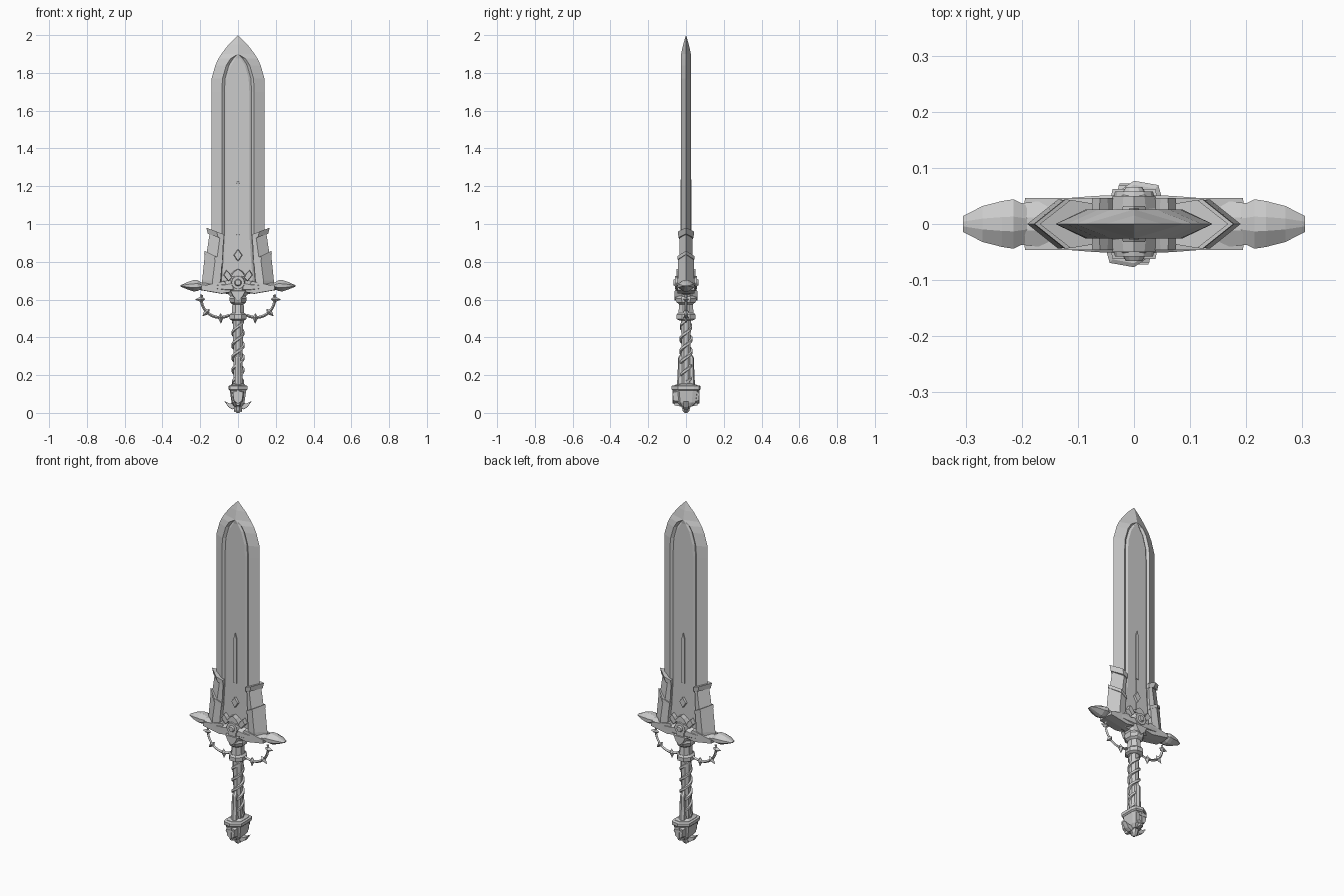
import bpy, bmesh, math
from mathutils import Vector

cube = bpy.data.objects.get("Cube")
if cube:
    bpy.data.objects.remove(cube)

steel = bpy.data.materials.new("grey steel")
steel.use_nodes = True
steel.diffuse_color = (0.6, 0.6, 0.6, 1)
steel.node_tree.nodes["Principled BSDF"].inputs["Base Color"].default_value = (0.6, 0.6, 0.6, 1)


def loft(name, rings, mirror=""):
    """Skin a list of equal-sized closed rings and cap both ends."""
    bm = bmesh.new()
    loops = [[bm.verts.new(p) for p in ring] for ring in rings]
    n = len(loops[0])
    for a, b in zip(loops, loops[1:]):
        for i in range(n):
            j = (i + 1) % n
            bm.faces.new((a[i], a[j], b[j], b[i]))
    bm.faces.new(loops[0][::-1])
    bm.faces.new(loops[-1])
    bmesh.ops.remove_doubles(bm, verts=bm.verts, dist=0.0002)
    bmesh.ops.recalc_face_normals(bm, faces=bm.faces)
    mesh = bpy.data.meshes.new(name)
    bm.to_mesh(mesh)
    bm.free()
    mesh.materials.append(steel)
    obj = bpy.data.objects.new(name, mesh)
    bpy.context.scene.collection.objects.link(obj)
    if mirror:
        mod = obj.modifiers.new("Mirror", "MIRROR")
        mod.use_axis = ["x" in mirror, "y" in mirror, False]
        mod.use_mirror_merge = False
    return obj


def turned(name, profile, sides=8):
    """Upright faceted body from (z, x radius, y radius)."""
    k = 1 / math.cos(math.pi / sides)
    angles = [2 * math.pi * (i + 0.5) / sides for i in range(sides)]
    return loft(name, [[(rx * k * math.cos(a), ry * k * math.sin(a), z) for a in angles]
                       for z, rx, ry in profile])


def plate(name, outline, y0, y1, inset=1.0, mirror="y"):
    """Front plate from an x, z outline, its outer face scaled about its centre."""
    cx = sum(p[0] for p in outline) / len(outline)
    cz = sum(p[1] for p in outline) / len(outline)
    outer = [(cx + (x - cx) * inset, -y1, cz + (z - cz) * inset) for x, z in outline]
    return loft(name, [[(x, -y0, z) for x, z in outline], outer], mirror)


def sym(half):
    """Complete a right-hand outline across x = 0."""
    return half + [(-x, z) for x, z in reversed(half) if x > 0]


def spike(name, base, direction, radius, length, back, mirror=""):
    d = Vector(direction).normalized()
    u = Vector((0, 1, 0))
    v = d.cross(u)
    c = Vector(base)
    mid = [c + radius * (u * math.cos(a) + v * math.sin(a))
           for a in [i * math.pi / 2 for i in range(4)]]
    return loft(name, [[c - d * back + (p - c) * 0.02 for p in mid], mid,
                       [c + d * length + (p - c) * 0.02 for p in mid]], mirror)


# Blade: bevelled edges, an arched groove and a flat middle panel
def blade_ring(z, w, p, t):
    q = max(p - 0.012, 0)
    rim = min(p + 0.014, w * 0.7) if p else 0
    g = t - 0.011 if p else t
    flat = t - 0.004 if p else t
    half = [(w, 0), (rim, t), (p, g), (q, flat)]
    top = half + [(-x, y) for x, y in half[::-1]]
    return [(x, y, z) for x, y in top] + [(-x, -y, z) for x, y in top[1:-1]]


loft("blade", [blade_ring(*s) for s in [
    (0.64, 0.13, 0.095, 0.026), (0.82, 0.14, 0.08, 0.026), (0.95, 0.14, 0.072, 0.026),
    (1.70, 0.14, 0.072, 0.026), (1.77, 0.14, 0.068, 0.026), (1.84, 0.12, 0.048, 0.026),
    (1.875, 0.104, 0.026, 0.026), (1.90, 0.088, 0, 0.026), (1.95, 0.05, 0, 0.015),
    (2.0, 0.0005, 0, 0.0003)]])

# Raised centre rib, lozenge and lower stem
plate("centre_rib", sym([(0.009, 0.94), (0.009, 1.21), (0, 1.24)]), 0.015, 0.028, 0.97)
plate("rib_stem", sym([(0.004, 0.72), (0.004, 0.95)]), 0.015, 0.026)
plate("lozenge", sym([(0, 0.795), (0.026, 0.835), (0, 0.872)]), 0.015, 0.032, 0.75)


# Tapered sleeves hugging the blade above the guard
def sleeve_ring(z, xi, xo, y, tilt):
    pts = [(xi, y * 0.85), (xo - 0.055, y), (xo, 0.0), (xo - 0.055, -y), (xi, -y * 0.85)]
    return [(x, py, z + tilt * (x - xi)) for x, py in pts]


loft("sleeve_lower", [sleeve_ring(*s) for s in [
    (0.65, 0.092, 0.188, 0.044, 0.0), (0.70, 0.092, 0.190, 0.044, 0.0),
    (0.80, 0.084, 0.175, 0.041, 0.5)]], "x")
loft("sleeve_upper", [sleeve_ring(*s) for s in [
    (0.79, 0.083, 0.168, 0.036, 0.5), (0.93, 0.076, 0.15, 0.034, 0.3)]], "x")
loft("sleeve_band", [sleeve_ring(*s) for s in [
    (0.79, 0.08, 0.179, 0.044, 0.5), (0.81, 0.08, 0.177, 0.044, 0.5)]], "x")
loft("sleeve_lip", [sleeve_ring(*s) for s in [
    (0.918, 0.074, 0.160, 0.040, 0.35), (0.945, 0.074, 0.168, 0.043, 0.38)]], "x")


# Crossguard arms ending in faceted points
def arm_ring(x, low, high, y):
    mid, c = (low + high) / 2, 0.65
    return [(x, y, low + (mid - low) * c), (x, y, high - (high - mid) * c),
            (x, y * 0.3, high), (x, -y * 0.3, high), (x, -y, high - (high - mid) * c),
            (x, -y, low + (mid - low) * c), (x, -y * 0.3, low), (x, y * 0.3, low)]


loft("guard_arm", [arm_ring(*s) for s in [
    (0.02, 0.62, 0.72, 0.052), (0.07, 0.632, 0.70, 0.05), (0.12, 0.643, 0.69, 0.046),
    (0.21, 0.657, 0.688, 0.036)]], "x")
loft("guard_point", [arm_ring(*s) for s in [
    (0.185, 0.66, 0.685, 0.030), (0.215, 0.645, 0.703, 0.044), (0.235, 0.643, 0.703, 0.041),
    (0.27, 0.655, 0.692, 0.032), (0.305, 0.669, 0.675, 0.014)]], "x")
plate("guard_skirt", [(0.03, 0.64), (0.085, 0.63), (0.20, 0.65), (0.20, 0.672), (0.07, 0.70)],
      0.0, 0.046, 0.93, "xy")

# Guard centre with a round boss, lugs and a crest
turned("guard_core", [(0.60, 0.036, 0.045), (0.635, 0.05, 0.055), (0.66, 0.055, 0.055),
                      (0.72, 0.05, 0.052), (0.75, 0.03, 0.036)])
disc = [(math.cos(i * math.pi / 6), math.sin(i * math.pi / 6)) for i in range(12)]
for part, r, y0, y1, inset in [("boss_ring", 0.040, 0.03, 0.058, 0.85),
                               ("boss_gem", 0.024, 0.05, 0.066, 0.6)]:
    plate(part, [(r * x, 0.69 + r * z) for x, z in disc], y0, y1, inset)
plate("guard_lug", [(0.03, 0.715), (0.05, 0.695), (0.078, 0.73), (0.062, 0.758), (0.046, 0.742)],
      0.015, 0.046, 0.85, "xy")
plate("guard_crest", sym([(0.045, 0.72), (0.022, 0.75), (0, 0.765)]), 0.015, 0.05, 0.85)
plate("guard_tongue", sym([(0, 0.59), (0.028, 0.615), (0.045, 0.65)]), 0.03, 0.062, 0.85)

# Thorned hoops hanging between guard and grip
CX, CZ, R = 0.095, 0.605, 0.1
hoop = []
for i in range(13):
    a = math.radians(12 - i * 11)
    th = 0.0075
    hoop.append([(CX + (R + dr) * math.cos(a), dy, CZ + (R + dr) * math.sin(a))
                 for dr, dy in [(th, 0), (0, th), (-th, 0), (0, -th)]])
loft("thorn_hoop", hoop, "x")
for i, deg in enumerate([-2, -45, -92]):
    a = math.radians(deg)
    out = (math.cos(a), 0, math.sin(a))
    base = (CX + R * out[0], 0, CZ + R * out[2])
    spike("thorn_%d" % i, base, out, 0.016, 0.032, 0.022, "x")
    spike("thorn_bead_%d" % i, base, (-out[2], 0, out[0]), 0.011, 0.022, 0.022, "x")

# Grip with collars, flanking plates and spiral wraps
turned("grip", [(0.12, 0.026, 0.028), (0.32, 0.023, 0.024), (0.42, 0.027, 0.025),
                (0.62, 0.027, 0.03)])
turned("upper_collar", [(0.49, 0.034, 0.036), (0.497, 0.045, 0.05), (0.52, 0.045, 0.05),
                        (0.53, 0.034, 0.042)])
turned("grip_throat", [(0.53, 0.033, 0.04), (0.575, 0.03, 0.036), (0.585, 0.042, 0.05),
                       (0.605, 0.046, 0.058), (0.625, 0.04, 0.05)])
for s in (-1, 1):
    loft("grip_plate_" + ("front" if s < 0 else "back"), [
        [(x, s * y, z) for x, y in [(-w, 0), (-w, d * 0.85), (0, d), (w, d * 0.85), (w, 0)]]
        for z, w, d in [(0.13, 0.018, 0.05), (0.2, 0.015, 0.044), (0.29, 0.014, 0.043),
                        (0.315, 0.006, 0.028)]])
for k in range(2):
    wrap = []
    for i in range(61):
        t = i / 60
        a = t * 5 * math.pi + k * math.pi
        z, r = 0.16 + 0.33 * t, 0.026 + 0.003 * math.sin(t * math.pi)
        wrap.append([((r + dr) * math.cos(a), (r + dr) * math.sin(a), z + dz)
                     for dr, dz in [(-0.005, -0.011), (0.006, -0.007), (0.006, 0.007), (-0.005, 0.011)]])
    loft("grip_wrap_%d" % k, wrap)


# Pommel: a flared block with shield faces, claws and a bottom knob
def pommel_ring(z, x, y):
    half = [(x, -y * 0.55), (x, y * 0.55), (x * 0.85, y * 0.9), (0, y)]
    return [(px, py, z) for px, py in half] + [(-px, -py, z) for px, py in half]


loft("pommel", [pommel_ring(*s) for s in [
    (0.035, 0.022, 0.035), (0.055, 0.034, 0.056), (0.13, 0.045, 0.068), (0.148, 0.04, 0.06),
    (0.155, 0.028, 0.035)]])
loft("pommel_rim", [pommel_ring(*s) for s in [
    (0.118, 0.044, 0.070), (0.125, 0.051, 0.077), (0.142, 0.051, 0.077), (0.146, 0.045, 0.07)]])
plate("pommel_shield", sym([(0, 0.04), (0.027, 0.06), (0.034, 0.115), (0, 0.125)]),
      0.03, 0.069, 0.8)
for part, x0, x1, z0, z1 in [("pommel_cross_bar", -0.026, 0.026, 0.092, 0.102),
                             ("pommel_cross_post", -0.005, 0.005, 0.05, 0.12)]:
    plate(part, [(x0, z0), (x1, z0), (x1, z1), (x0, z1)], 0.05, 0.072)
plate("pommel_claw", [(0.012, 0.03), (0.03, 0.018), (0.052, 0.032), (0.073, 0.064),
                      (0.045, 0.05), (0.03, 0.052)], 0, 0.014, 0.92, "xy")
plate("pommel_fang", sym([(0.012, 0.035), (0.014, 0.055), (0, 0.065)]), 0.03, 0.062, 0.7)
turned("pommel_knob", [(0.0, 0.006, 0.006), (0.012, 0.018, 0.018), (0.028, 0.02, 0.022),
                       (0.05, 0.03, 0.034)])
spike("pommel_thorn", (0.012, 0, 0.022), (0.5, 0, -1), 0.012, 0.018, 0.02, "x")
